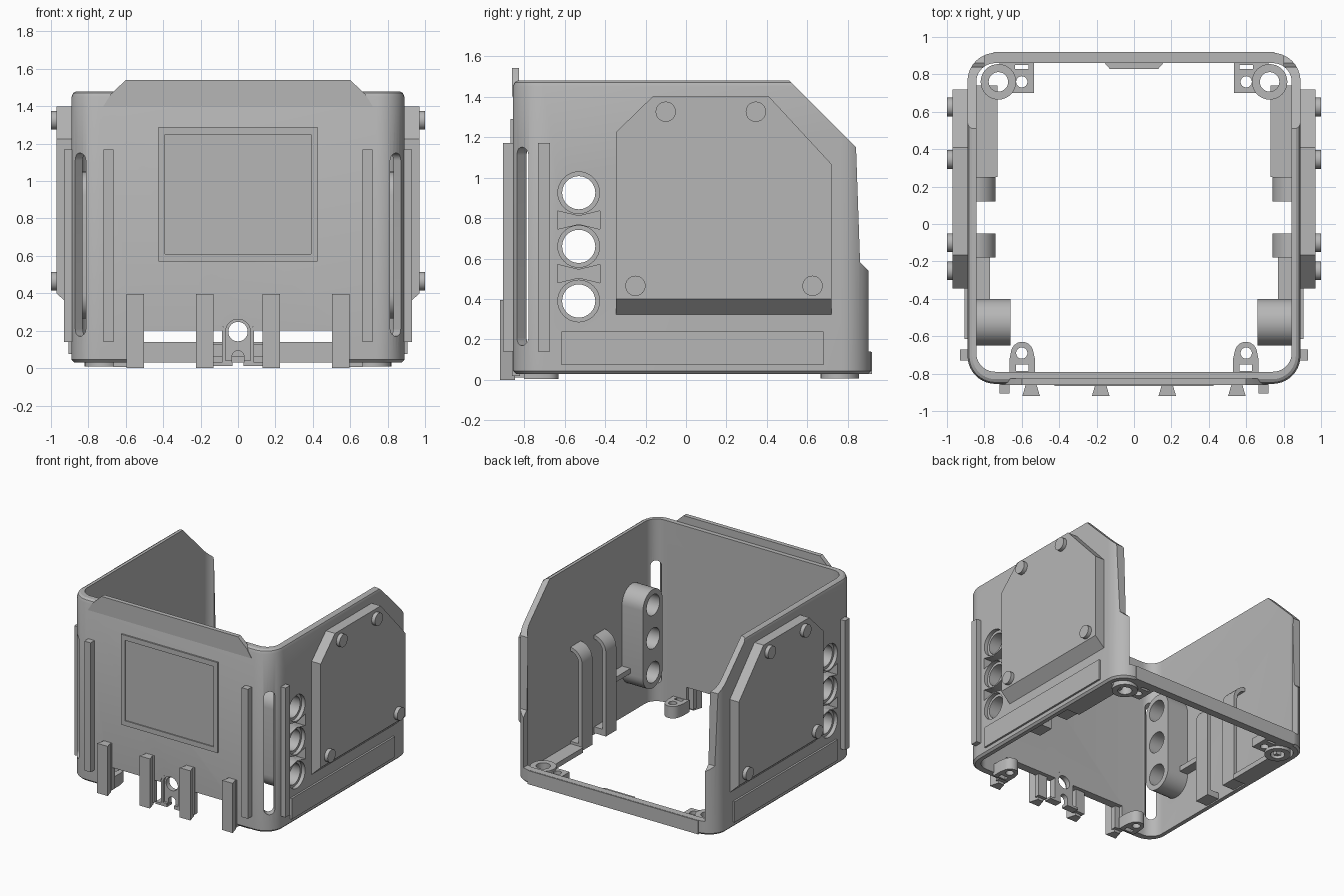
import bpy, bmesh
from math import sin, cos, pi, radians
from mathutils import Vector, Matrix

if "Cube" in bpy.data.objects:
    bpy.data.objects.remove(bpy.data.objects["Cube"])

grey = bpy.data.materials.new("plain_grey")
grey.use_nodes = True
grey.diffuse_color = (0.47, 0.47, 0.47, 1)
grey.node_tree.nodes["Principled BSDF"].inputs["Base Color"].default_value = grey.diffuse_color


# ---- helpers ----
def finish(name, bm, mirror=False):
    bmesh.ops.recalc_face_normals(bm, faces=bm.faces)
    mesh = bpy.data.meshes.new(name)
    bm.to_mesh(mesh)
    bm.free()
    mesh.materials.append(grey)
    ob = bpy.data.objects.new(name, mesh)
    bpy.context.scene.collection.objects.link(ob)
    if mirror:
        ob.modifiers.new("mirror", "MIRROR")
    return ob


def loft(name, rings):
    bm = bmesh.new()
    loops = [[bm.verts.new(p) for p in ring] for ring in rings]
    n = len(loops[0])
    for low, high in zip(loops, loops[1:]):
        for i in range(n):
            j = (i + 1) % n
            bm.faces.new((low[i], low[j], high[j], high[i]))
    bm.faces.new(loops[0])
    bm.faces.new(loops[-1])
    return finish(name, bm)


def prism(name, pts, axis, a, b, mirror=False):
    """Extrude a flat outline along an axis from a to b."""
    place = {"x": lambda p, d: (d, p[0], p[1]),
             "y": lambda p, d: (p[0], d, p[1]),
             "z": lambda p, d: (p[0], p[1], d)}[axis]
    ob = loft(name, [[place(p, d) for p in pts] for d in (a, b)])
    if mirror:
        ob.modifiers.new("mirror", "MIRROR")
    return ob


def rect(u0, u1, v0, v1):
    return [(u0, v0), (u1, v0), (u1, v1), (u0, v1)]


def arc(u, v, r, start=0, end=360, steps=32):
    count = steps if end - start == 360 else steps + 1
    return [(u + r * cos(radians(start + (end - start) * i / steps)),
             v + r * sin(radians(start + (end - start) * i / steps))) for i in range(count)]


def slot(u, v0, v1, r):
    return arc(u, v1, r, 0, 180, 16) + arc(u, v0, r, 180, 360.01, 16)


def rounded(w, y0, y1, r):
    pts = []
    for k, (cx, cy) in enumerate([(w - r, y1 - r), (r - w, y1 - r), (r - w, y0 + r), (w - r, y0 + r)]):
        pts += arc(cx, cy, r, 90 * k, 90 * k + 90, 10)
    return pts


def cut(ob, cutters):
    for c in cutters:
        mod = ob.modifiers.new("cut", "BOOLEAN")
        mod.operation, mod.solver, mod.object = "DIFFERENCE", "EXACT", c
    bpy.context.view_layer.update()
    deps = bpy.context.evaluated_depsgraph_get()
    mesh = bpy.data.meshes.new_from_object(ob.evaluated_get(deps))
    ob.modifiers.clear()
    ob.data = mesh
    for c in cutters:
        bpy.data.objects.remove(c)


# ---- main shell ----
FRONT, BACK, SIDE = -0.855, 0.915, 0.89
rings = []
for z, inset in [(0.03, 0.015), (0.045, 0), (1.45, 0), (1.47, 0.008), (1.48, 0.025)]:
    rings.append([(x, y, z) for x, y in
                  rounded(SIDE - inset, FRONT + inset, BACK - inset, 0.15 - inset)])
shell = loft("shell", rings)

HOLE_Y, HOLE_Z = -0.53, (0.39, 0.66, 0.925)


def side_bores():
    tools = []
    for z in HOLE_Z:
        tools.append(prism("bore", arc(HOLE_Y, z, 0.082), "x", -1.2, 1.2))
        tools.append(prism("counterbore", arc(HOLE_Y, z, 0.103), "x", 0.86, 1.2, True))
    for z in (0.525, 0.79):
        bow = [(-0.105, -0.045), (0, -0.02), (0.105, -0.045),
               (0.105, 0.045), (0, 0.02), (-0.105, 0.045)]
        tools.append(prism("pocket", [(HOLE_Y + u, z + v) for u, v in bow], "x", 0.78, 1.2, True))
    return tools


corner_slot = prism("corner_slot", slot(0, 0.21, 1.11, 0.04), "y", -0.12, 0.12)
corner_slot.data.transform(Matrix.Translation((0.835, -0.80, 0)) @ Matrix.Rotation(pi / 4, 4, "Z"))
corner_slot.modifiers.new("mirror", "MIRROR")

cut(shell, [
    prism("cavity", rounded(0.843, -0.79, 0.86, 0.10), "z", -0.5, 2),
    prism("slope", [(0.51, 1.48), (0.84, 1.15), (0.86, 0.58), (0.91, 0.53),
                    (1.2, 0.53), (1.2, 2), (0.51, 2)], "x", -1.2, 1.2),
    prism("back_opening", rect(-0.80, 0.80, 0.14, 2), "y", 0.7, 1.2),
    prism("front_opening", rect(-0.55, 0.55, -0.2, 0.20), "y", -1.2, -0.7),
    prism("arch_opening", arc(0, 0.19, 0.085, 0, 180, 16) + [(-0.085, 0), (0.085, 0)], "y", -1.2, -0.7),
    corner_slot] + side_bores())

# ---- front face ----
prism("front_top_lip", [(-0.72, 1.40), (0.72, 1.40), (0.68, 1.465), (0.60, 1.54),
                        (-0.60, 1.54), (-0.68, 1.465)], "y", -0.86, -0.825)
frame = prism("display_frame", rect(-0.425, 0.425, 0.57, 1.29), "y", -0.867, -0.85)
cut(frame, [prism("display_recess", rect(-0.39, 0.39, 0.61, 1.25), "y", -1, -0.858)])
prism("front_rail", rect(0.665, 0.72, 0.14, 1.17), "y", -0.905, -0.84, True)
for name, x in (("inner", 0.178), ("outer", 0.55)):
    prism(name + "_dovetail_tab", [(x - 0.047, -0.92), (x + 0.047, -0.92),
                                   (x + 0.025, -0.845), (x - 0.025, -0.845)], "z", 0, 0.395, True)
    prism(name + "_tab_backing", rect(x - 0.04, x + 0.04, -0.86, -0.82), "z", 0.02, 0.395, True)

cable_arch = prism("cable_arch", arc(0, 0.19, 0.085, 0, 180, 20) + [(-0.085, 0.012), (0.085, 0.012)],
                   "y", -0.85, -0.79)
cut(cable_arch, [
    prism("cable_hole", arc(0, 0.195, 0.052), "y", -1, -0.6),
    prism("arch_recess", arc(0, 0.195, 0.066, 0, 180, 16) + [(-0.066, 0.04), (0.066, 0.04)], "y", -1, -0.83),
    prism("notch", arc(0, 0.06, 0.033, 0, 180, 12) + [(-0.033, -0.1), (0.033, -0.1)], "y", -1, -0.6)])
prism("arch_foot", rect(0.03, 0.13, 0.012, 0.03), "y", -0.85, -0.79, True)

# ---- side faces ----
panel = prism("side_panel", [(-0.345, 0.315), (0.72, 0.315), (0.72, 1.065), (0.41, 1.40),
                             (-0.165, 1.40), (-0.345, 1.225)], "x", 0.88, 0.97, True)
for v in panel.data.vertices:
    if v.co.x > 0.95 and v.co.z < 0.35:
        v.co.z = 0.40
for i, (y, z) in enumerate([(-0.10, 1.325), (0.345, 1.325), (-0.25, 0.465), (0.625, 0.465)]):
    prism(f"panel_bolt_{i + 1}", arc(y, z, 0.05), "x", 0.96, 1.0, True)
prism("side_lower_plate", rect(-0.615, 0.68, 0.075, 0.24), "x", 0.88, 0.905, True)
prism("side_rail", rect(-0.73, -0.672, 0.14, 1.17), "x", 0.86, 0.93, True)

# ---- inner blocks behind the side bores ----
block = prism("bore_block", slot(HOLE_Y + 0.005, 0.39, 0.925, 0.125), "x", 0.66, 0.865)
cut(block, side_bores())
block.modifiers.new("mirror", "MIRROR")

# ---- inner clips: upright posts that curl back to the wall ----
for name, y0, y1, top in (("rear", 0.12, 0.25, 0.84), ("front", -0.18, -0.05, 0.82)):
    curl = [(0.855 - 0.115 * cos(t * pi / 16), top - 0.115 + 0.115 * sin(t * pi / 16)) for t in range(9)]
    inner = [(0.855 - 0.085 * cos(t * pi / 16), top - 0.115 + 0.085 * sin(t * pi / 16)) for t in range(9)]
    prism(name + "_clip", [(0.74, 0.05)] + curl + inner[::-1] + [(0.77, 0.05)], "y", y0, y1, True)
    prism(name + "_clip_foot", rect(0.74, 0.86, 0.04, 0.09), "y", y0, y1, True)
prism("clip_shelf", rect(-0.41, -0.17, 0.40, 0.44), "x", 0.77, 0.86, True)
prism("floor_ledge", rect(0.73, 0.86, 0.25, 0.74), "z", 0.03, 0.07, True)

# ---- back strip details ----
prism("back_strip_plate", rect(-0.75, 0.75, 0.03, 0.138), "y", 0.90, 0.92)
prism("back_strip_catch", [(-0.165, 0.87), (-0.13, 0.83), (0.13, 0.83), (0.165, 0.87)], "z", 0.06, 0.13)

# ---- screw mounts at the four corners ----
mount = prism("back_screw_mount", rect(0.535, 0.72, 0.70, 0.87), "z", 0.03, 0.10)
cut(mount, [prism("boss_space", arc(0.725, 0.76, 0.09), "z", -1, 1),
            prism("small_hole", arc(0.60, 0.76, 0.03), "z", -1, 1),
            prism("strap_slot", rect(0.565, 0.635, 0.83, 0.85), "z", -1, 1)])
mount.modifiers.new("mirror", "MIRROR")
boss = prism("back_screw_boss", arc(0.725, 0.76, 0.095), "z", 0.008, 0.12)
cut(boss, [prism("screw_hole", arc(0.725, 0.76, 0.052), "z", -1, 1)])
boss.modifiers.new("mirror", "MIRROR")

ear = prism("front_screw_ear", [(0.53, -0.80), (0.665, -0.80), (0.665, -0.72)]
            + arc(0.598, -0.69, 0.06, 10, 170, 14) + [(0.53, -0.72)], "z", 0.005, 0.10)
cut(ear, [prism("small_hole", arc(0.60, -0.69, 0.03), "z", -1, 1),
          prism("strap_slot", rect(0.565, 0.63, -0.785, -0.75), "z", -1, 1)])
ear.modifiers.new("mirror", "MIRROR")

# ---- shading ----
for ob in bpy.context.scene.objects:
    ob.select_set(ob.type == "MESH")
bpy.context.view_layer.objects.active = shell
bpy.ops.object.shade_smooth_by_angle(angle=radians(30))
